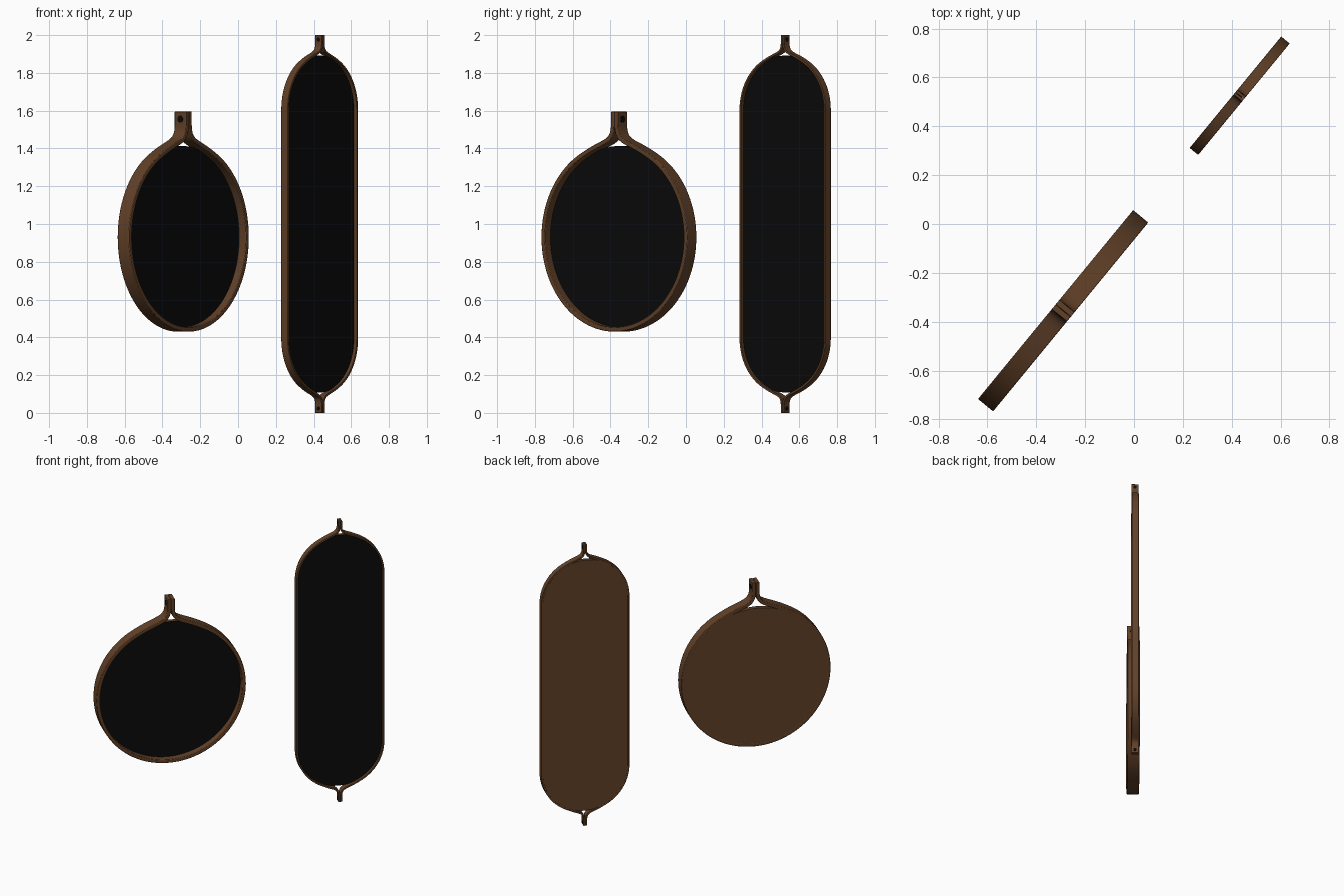
import bpy, bmesh, math
from mathutils import Vector

cube = bpy.data.objects.get("Cube")
if cube:
    bpy.data.objects.remove(cube)


def material(name, color, rough):
    m = bpy.data.materials.new(name)
    m.use_nodes = True
    m.diffuse_color = (*color, 1)
    shader = m.node_tree.nodes["Principled BSDF"]
    shader.inputs["Base Color"].default_value = (*color, 1)
    shader.inputs["Roughness"].default_value = rough
    return m


WOOD = material("brown leather", (0.12, 0.052, 0.021), 0.7)
BLACK = material("black glass", (0.003, 0.003, 0.003), 0.5)
TURN = math.radians(50.6)


def finish(bm, name, mat, place):
    bmesh.ops.recalc_face_normals(bm, faces=bm.faces)
    mesh = bpy.data.meshes.new(name)
    bm.to_mesh(mesh)
    bm.free()
    mesh.materials.append(mat)
    ob = bpy.data.objects.new(name, mesh)
    bpy.context.collection.objects.link(ob)
    ob.location = place
    ob.rotation_euler.z = TURN
    bpy.ops.object.select_all(action="DESELECT")
    ob.select_set(True)
    bpy.context.view_layer.objects.active = ob
    bpy.ops.object.shade_smooth_by_angle(angle=math.radians(35))
    return ob


def arc(radius, start, end, steps):
    angles = [math.radians(start + (end - start) * i / steps) for i in range(steps + 1)]
    return [Vector((radius * math.sin(a), radius * math.cos(a))) for a in angles]


def strap_curve(radius, half, tip):
    """Outer edge from the strap tip down to where it joins the round rim."""
    a = Vector((half, 1.2 * radius))
    b = Vector((half, radius))
    d = Vector((radius / 2, radius * math.cos(math.pi / 6)))
    c = d + 0.4 * radius * Vector((-math.cos(math.pi / 6), 0.5))
    pts = [Vector((half, tip))]
    for i in range(16):
        t = i / 16
        s = 1 - t
        pts.append(a * s**3 + b * 3 * s * s * t + c * 3 * s * t * t + d * t**3)
    return pts


def frame_band(name, path, wall, depth, place):
    """Sweep a rectangle along half of the outline, then mirror it."""
    bm = bmesh.new()
    rings = []
    for i, p in enumerate(path):
        t = (path[min(i + 1, len(path) - 1)] - path[max(i - 1, 0)]).normalized()
        closed_here = p.x < 0.0001
        n = Vector((0, 1)) if closed_here else Vector((t.y, -t.x))
        q = p + n * wall
        q.x = 0 if closed_here else max(q.x, 0.0004)
        corners = [(p, -1), (q, -1), (q, 1), (p, 1)]
        rings.append([bm.verts.new((v.x, s * depth / 2, v.y)) for v, s in corners])
    for r0, r1 in zip(rings, rings[1:]):
        for k in range(4):
            j = (k + 1) % 4
            bm.faces.new((r0[k], r0[j], r1[j], r1[k]))
    for ring in (rings[0], rings[-1]):
        if ring[0].co.x > 0.001:
            bm.faces.new(ring)
    ob = finish(bm, name, WOOD, place)
    mirror = ob.modifiers.new("Mirror", "MIRROR")
    mirror.merge_threshold = 0.0002
    bevel = ob.modifiers.new("Bevel", "BEVEL")
    bevel.width = wall * 0.15
    bevel.segments = 2
    bevel.limit_method = "ANGLE"
    bevel.angle_limit = math.radians(50)


def panel(name, radius, straight, front, back, mat, place):
    """Round or pill-shaped plate between two depths."""
    up = Vector((0, straight))
    outline = [p + up for p in arc(radius, -90, 90, 48)]
    outline += [p - up for p in arc(radius, 90, 270, 48)]
    bm = bmesh.new()
    face = bm.faces.new([bm.verts.new((p.x, front, p.y)) for p in outline])
    bmesh.ops.remove_doubles(bm, verts=bm.verts, dist=0.0001)
    extruded = bmesh.ops.extrude_face_region(bm, geom=bm.faces[:])
    moved = [v for v in extruded["geom"] if isinstance(v, bmesh.types.BMVert)]
    bmesh.ops.translate(bm, verts=moved, vec=(0, back - front, 0))
    finish(bm, name, mat, place)


def rivet(name, radius, length, z, place):
    """Peg running sideways through a strap."""
    bm = bmesh.new()
    bmesh.ops.create_cone(bm, cap_ends=True, segments=20, radius1=radius,
                          radius2=radius, depth=length)
    for v in bm.verts:
        v.co = (v.co.z, v.co.x, v.co.y + z)
    finish(bm, name, BLACK, place)


def hanging_mirror(label, place, radius, straight, tip, half, wall, depth,
                   recess, two_straps):
    up = Vector((0, straight))
    top = strap_curve(radius, half, tip - straight) + arc(radius, 30, 90, 20)
    path = [p + up for p in top]
    if two_straps:
        path += [Vector((p.x, -p.y)) for p in reversed(path)]
    else:
        path += arc(radius, 90, 180, 30)[1:]
    frame_band(label + "_frame_band", path, wall, depth, place)
    plate = radius - wall * 0.7
    glass = recess - depth / 2
    panel(label + "_backing", plate, straight, glass + 0.004, depth / 2 - 0.0005, WOOD, place)
    panel(label + "_glass", plate, straight, glass, glass + 0.004, BLACK, place)
    for side in ((1, -1) if two_straps else (1,)):
        rivet(label + "_rivet", depth * 0.22 + 0.001, half * 2 + 0.004,
              side * (tip - depth * 0.5), place)


hanging_mirror("round_mirror", (-0.29, -0.355, 0.93), 0.5, 0, 0.665,
               0.0245, 0.024, 0.08, 0.048, False)
hanging_mirror("tall_mirror", (0.4325, 0.525, 1.0), 0.295, 0.605, 1.0,
               0.0125, 0.012, 0.045, 0.02, True)
